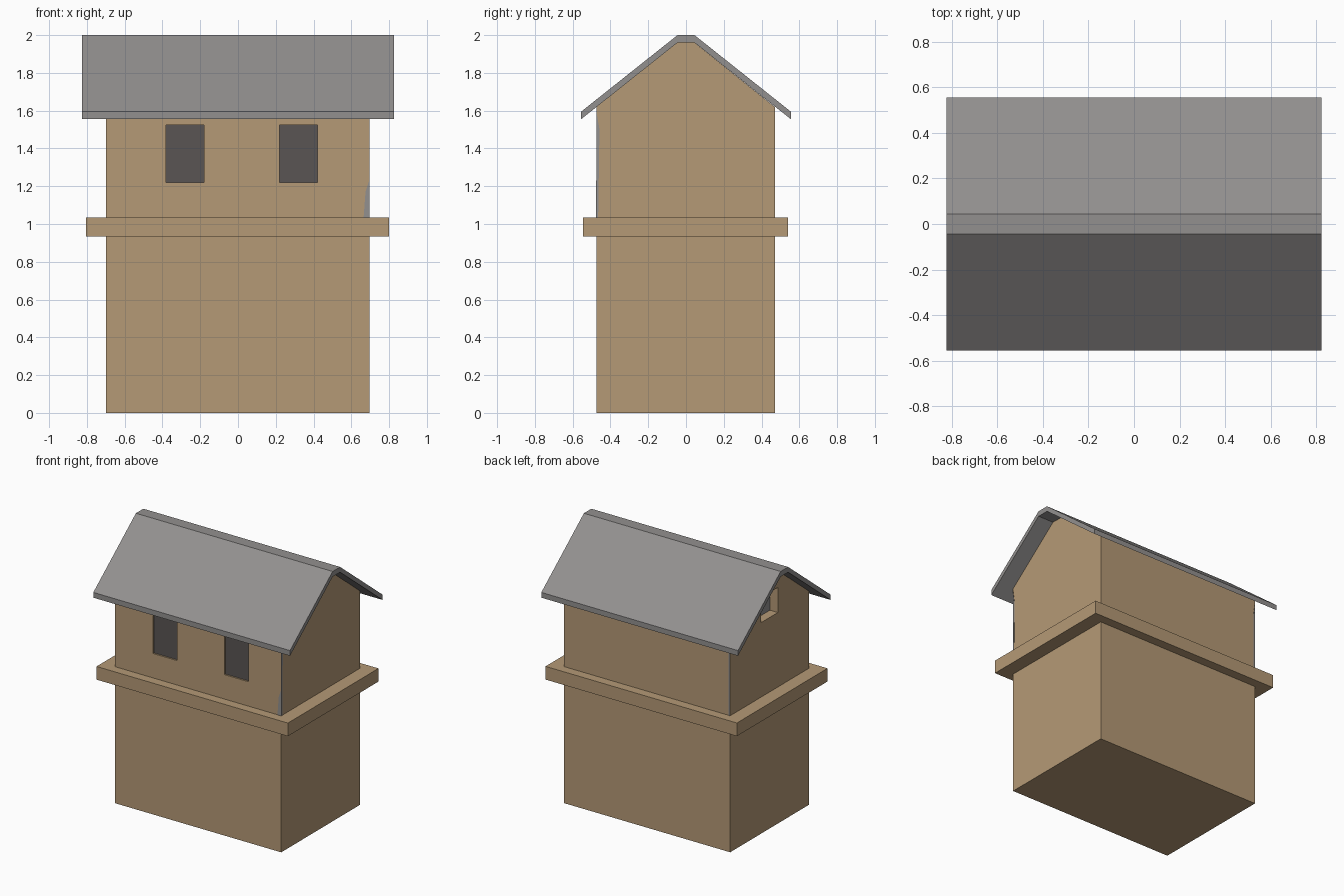
import bpy
import bmesh

cube = bpy.data.objects.get("Cube")
if cube:
    bpy.data.objects.remove(cube, do_unlink=True)


def material(name, rgb):
    mat = bpy.data.materials.new(name)
    mat.use_nodes = True
    color = (*rgb, 1)
    mat.diffuse_color = color
    bsdf = next(n for n in mat.node_tree.nodes if n.type == 'BSDF_PRINCIPLED')
    bsdf.inputs["Base Color"].default_value = color
    return mat


TAN = material("tan_wall", (0.46, 0.32, 0.18))
GREY = material("grey_roof", (0.29, 0.28, 0.275))
DARK = material("dark_window", (0.10, 0.09, 0.088))


def prism(name, outline, axis, start, end, mat):
    """Extrude an outline along an axis; the outline holds the other two coordinates."""
    bm = bmesh.new()

    def place(p):
        co = list(p)
        co.insert(axis, start)
        return bm.verts.new(co)

    face = bm.faces.new([place(p) for p in outline])
    top = bmesh.ops.extrude_face_region(bm, geom=[face])["geom"]
    for v in top:
        if isinstance(v, bmesh.types.BMVert):
            v.co[axis] = end
    bmesh.ops.recalc_face_normals(bm, faces=bm.faces[:])
    mesh = bpy.data.meshes.new(name)
    bm.to_mesh(mesh)
    bm.free()
    mesh.materials.append(mat)
    obj = bpy.data.objects.new(name, mesh)
    bpy.context.collection.objects.link(obj)
    return obj


def box(name, x, y, z, mat):
    rect = [(x[0], y[0]), (x[1], y[0]), (x[1], y[1]), (x[0], y[1])]
    return prism(name, rect, 2, z[0], z[1], mat)


def cut(target, cutter):
    mod = target.modifiers.new("opening", 'BOOLEAN')
    mod.operation = 'DIFFERENCE'
    mod.solver = 'EXACT'
    mod.object = cutter
    bpy.context.view_layer.objects.active = target
    bpy.ops.object.modifier_apply(modifier=mod.name)
    bpy.data.objects.remove(cutter, do_unlink=True)


LEFT, RIGHT = 0.695, -0.70
FRONT, BACK = -0.475, 0.47
LEDGE_TOP = 1.035

# Gabled tower body
gable = [(FRONT, 0), (BACK, 0), (BACK, 1.62), (0.045, 1.96), (-0.045, 1.96), (FRONT, 1.62)]
body = prism("tower_body", gable, 0, RIGHT, LEFT, TAN)

# Ledge around the middle
box("ledge", (-0.805, 0.80), (-0.545, 0.54), (0.935, LEDGE_TOP), TAN)

# Folded roof slab with a flat ridge
upper = [(-0.555, 1.595), (-0.045, 2), (0.045, 2), (0.555, 1.595)]
lower = [(y, z - 0.04) for y, z in reversed(upper)]
prism("roof", upper + lower, 0, -0.825, 0.825, GREY)

# Two shallow front windows
for side, x in (("right", -0.28), ("left", 0.32)):
    span, height = (x - 0.1, x + 0.1), (1.22, 1.525)
    cut(body, box("cutter", span, (FRONT - 0.1, FRONT + 0.015), height, TAN))
    box("front_window_" + side, span, (FRONT + 0.012, FRONT + 0.018), height, DARK)

# Deep gable window on the right end
span, height = (-0.1, 0.1), (1.6, 1.79)
cut(body, box("cutter", (RIGHT - 0.1, RIGHT + 0.07), span, height, TAN))
box("gable_window", (RIGHT + 0.066, RIGHT + 0.073), span, height, GREY)

# Thin grey lining showing at two corners
prism("front_corner_patch", [(LEFT, LEDGE_TOP), (LEFT, 1.23), (0.675, 1.17), (0.665, LEDGE_TOP)],
      1, FRONT - 0.002, FRONT + 0.002, GREY)
prism("left_corner_strip", [(FRONT, LEDGE_TOP), (-0.465, LEDGE_TOP), (-0.458, 1.5), (FRONT, 1.6)],
      0, LEFT - 0.002, LEFT + 0.002, GREY)
prism("back_corner_strip", [(RIGHT, LEDGE_TOP), (-0.685, LEDGE_TOP), (-0.685, 1.5), (RIGHT, 1.6)],
      1, BACK - 0.002, BACK + 0.002, GREY)
